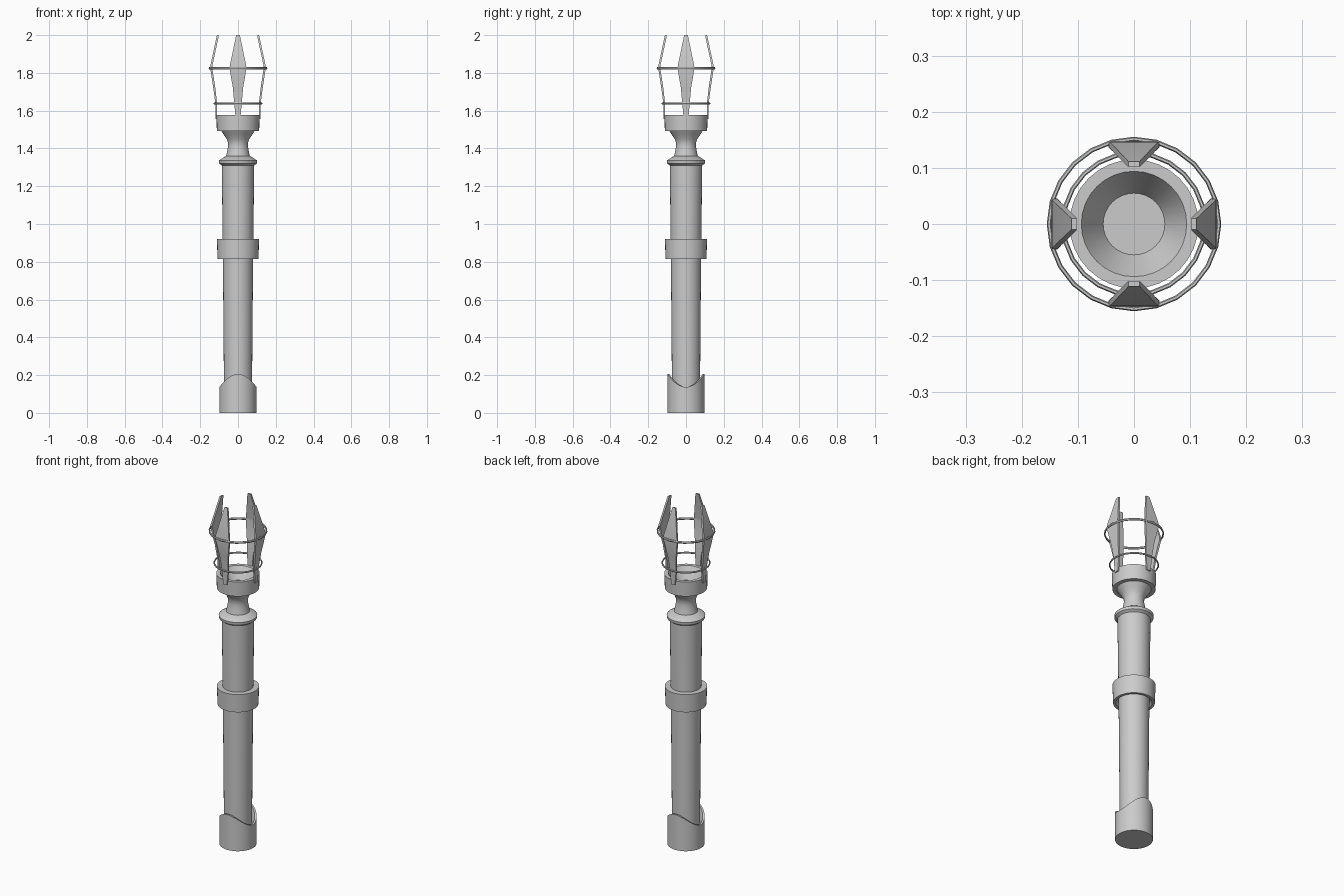
import bpy, bmesh
from math import sin, cos, pi
from mathutils import Matrix, Vector

if "Cube" in bpy.data.objects:
    bpy.data.objects.remove(bpy.data.objects["Cube"])


def finish(name, bm, angle=35):
    """Turn a bmesh into a named object, smooth with sharp edges kept."""
    bmesh.ops.remove_doubles(bm, verts=bm.verts, dist=1e-5)
    bmesh.ops.recalc_face_normals(bm, faces=bm.faces)
    me = bpy.data.meshes.new(name)
    bm.to_mesh(me)
    bm.free()
    ob = bpy.data.objects.new(name, me)
    bpy.context.collection.objects.link(ob)
    bpy.ops.object.select_all(action='DESELECT')
    bpy.context.view_layer.objects.active = ob
    ob.select_set(True)
    if angle:
        bpy.ops.object.shade_smooth_by_angle(angle=angle * pi / 180)
    return ob


def lathe(name, profile, segs=32, closed=False, height=None):
    """Revolve (radius, z) points; height(z, angle) may reshape the rim."""
    bm = bmesh.new()
    rows = []
    for i in range(segs):
        a = 2 * pi * i / segs
        rows.append([bm.verts.new((r * cos(a), r * sin(a),
                                   height(z, a) if height else z))
                     for r, z in profile])
    n = len(profile)
    for i in range(segs):
        p, q = rows[i], rows[(i + 1) % segs]
        for j in range(n if closed else n - 1):
            k = (j + 1) % n
            bm.faces.new((p[j], q[j], q[k], p[k]))
    if not closed:
        bm.faces.new([row[0] for row in rows])
        bm.faces.new([row[-1] for row in rows])
    return finish(name, bm)


# Foot socket: its rim rises at front and back and dips at the sides
def wave(z, a):
    return 0.137 + 0.068 * sin(a) ** 2 if z > 0.15 else z


lathe("foot_socket", [(0.098, 0), (0.098, 0.2), (0.088, 0.2), (0.073, 0.11)],
      segs=48, height=wave)

# Slightly flared shaft with its middle band
lathe("shaft", [(0.074, 0.1), (0.080, 0.83), (0.086, 1.315)])
lathe("middle_band", [(0.079, 0.835), (0.094, 0.815), (0.108, 0.815),
                      (0.112, 0.92), (0.081, 0.92)], closed=True)

# Flange, waisted neck and hollow cup
lathe("flange", [(0.086, 1.31), (0.100, 1.32), (0.102, 1.336),
                 (0.064, 1.36)])
lathe("neck", [(0.063, 1.358), (0.057, 1.385), (0.053, 1.41), (0.053, 1.43),
               (0.060, 1.45), (0.075, 1.473), (0.092, 1.497)])
lathe("cup", [(0.090, 1.493), (0.112, 1.493), (0.115, 1.578),
              (0.094, 1.578), (0.055, 1.51)])

# Four leaf-shaped prongs: (z, inner radius, outer radius, half width)
stations = [(1.555, 0.110, 0.120, 0.012), (1.64, 0.111, 0.120, 0.020),
            (1.72, 0.120, 0.131, 0.027), (1.825, 0.136, 0.147, 0.045),
            (1.84, 0.135, 0.146, 0.043), (1.985, 0.104, 0.115, 0.013),
            (2.0, 0.102, 0.111, 0.010)]
for n, side in enumerate(("right", "back", "left", "front")):
    bm = bmesh.new()
    turn = Matrix.Rotation(n * pi / 2, 3, 'Z')
    loops = [[bm.verts.new(turn @ Vector(c)) for c in
              ((ri, -w, z), (ro, -w, z), (ro, w, z), (ri, w, z))]
             for z, ri, ro, w in stations]
    for lo, hi in zip(loops, loops[1:]):
        for j in range(4):
            k = (j + 1) % 4
            bm.faces.new((lo[j], lo[k], hi[k], hi[j]))
    bm.faces.new(loops[0])
    bm.faces.new(loops[-1])
    finish("prong_" + side, bm, angle=20)

# Thin hoops around the prongs
for name, r, z, w, h in (("upper_hoop", 0.1515, 1.825, 0.004, 0.007),
                         ("lower_hoop", 0.1260, 1.638, 0.004, 0.005)):
    section = [(r + w * cos(i * pi / 3), z + h * sin(i * pi / 3))
               for i in range(6)]
    lathe(name, section, segs=24, closed=True)
